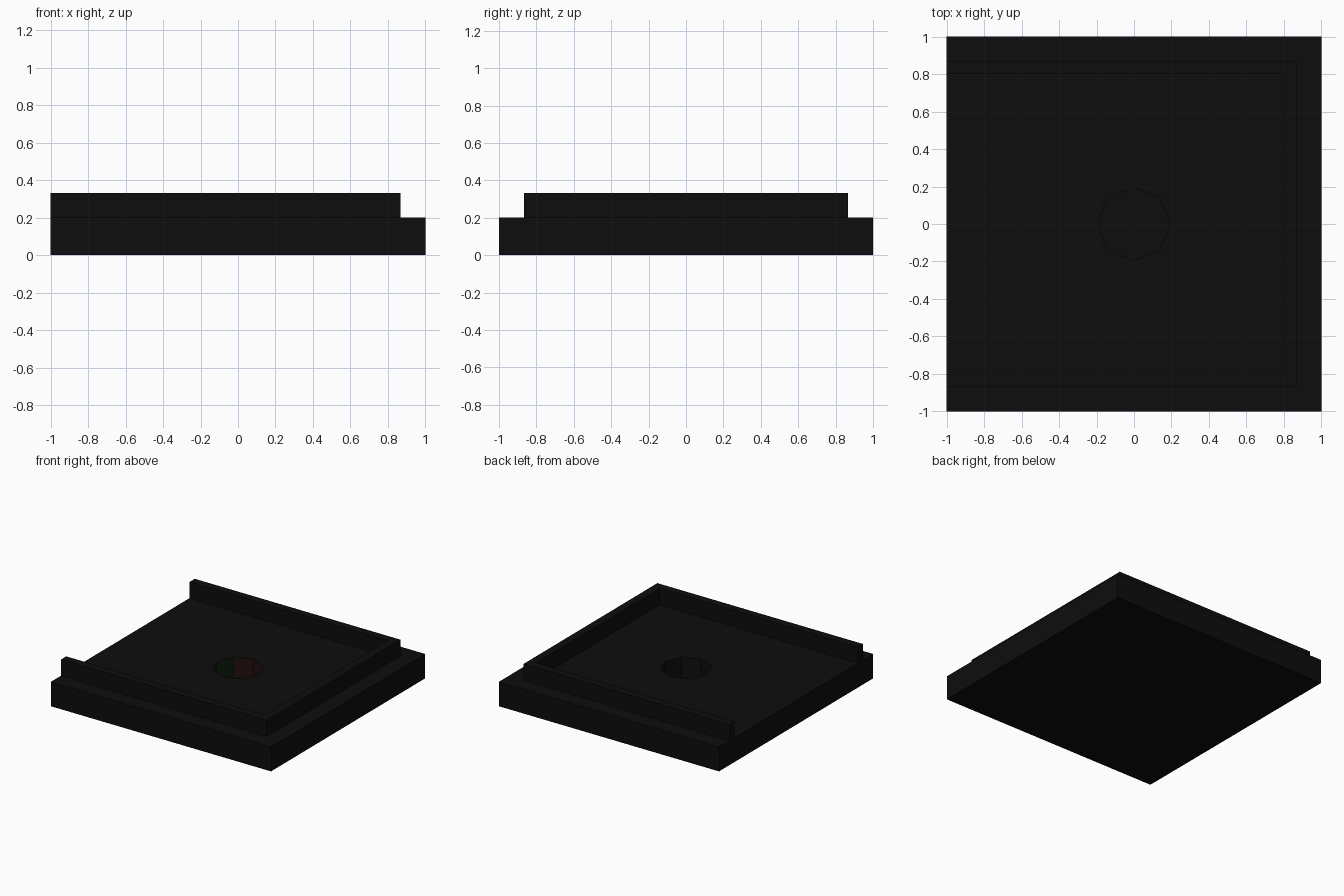
import bpy, bmesh, math

if "Cube" in bpy.data.objects:
    bpy.data.objects.remove(bpy.data.objects["Cube"])

BASE_H, WALL_H = 0.2, 0.333
OUT, INN = 0.867, 0.8
HOLE_R, HOLE_Z = 0.195, 0.03


def material(name, rgb):
    m = bpy.data.materials.new(name)
    m.diffuse_color = (*rgb, 1)
    m.use_nodes = True
    m.node_tree.nodes["Principled BSDF"].inputs["Base Color"].default_value = m.diffuse_color
    return m


black = material("black", (0.004, 0.004, 0.004))
dark_green = material("dark_green", (0.004, 0.012, 0.004))
dark_red = material("dark_red", (0.014, 0.004, 0.004))


def finish(name, bm, mats):
    bmesh.ops.recalc_face_normals(bm, faces=bm.faces[:])
    me = bpy.data.meshes.new(name)
    bm.to_mesh(me)
    bm.free()
    ob = bpy.data.objects.new(name, me)
    bpy.context.collection.objects.link(ob)
    for m in mats:
        me.materials.append(m)
    return ob


def ring(bm, z, square):
    """Eight points, on the tile square or on the octagonal hole."""
    pts = []
    for k in range(8):
        c, s = math.cos(k * math.pi / 4), math.sin(k * math.pi / 4)
        r = 1 / max(abs(c), abs(s)) if square else HOLE_R
        pts.append(bm.verts.new((r * c, r * s, z)))
    return pts


# Square base tile with an octagonal blind hole in the middle
bm = bmesh.new()
rings = [ring(bm, 0, True), ring(bm, BASE_H, True),
         ring(bm, BASE_H, False), ring(bm, HOLE_Z, False)]
for level, (a, b) in enumerate(zip(rings, rings[1:])):
    for k in range(8):
        n = (k + 1) % 8
        f = bm.faces.new((a[k], a[n], b[n], b[k]))
        # tinted hole walls on the left and back sides
        if level == 2:
            f.material_index = {1: 2, 2: 2, 3: 1, 4: 1}.get(k, 0)
bm.faces.new(rings[0])
bm.faces.new(rings[-1])
finish("base_tile", bm, (black, dark_green, dark_red))

# U-shaped rim wall, open on the left side
profile = [(-1, -OUT), (OUT, -OUT), (OUT, OUT), (-1, OUT),
           (-1, INN), (INN, INN), (INN, -INN), (-1, -INN)]
bm = bmesh.new()
face = bm.faces.new([bm.verts.new((x, y, BASE_H)) for x, y in profile])
ext = bmesh.ops.extrude_face_region(bm, geom=[face], use_keep_orig=True)
top = [v for v in ext["geom"] if isinstance(v, bmesh.types.BMVert)]
bmesh.ops.translate(bm, verts=top, vec=(0, 0, WALL_H - BASE_H))
finish("rim_wall", bm, (black,))
